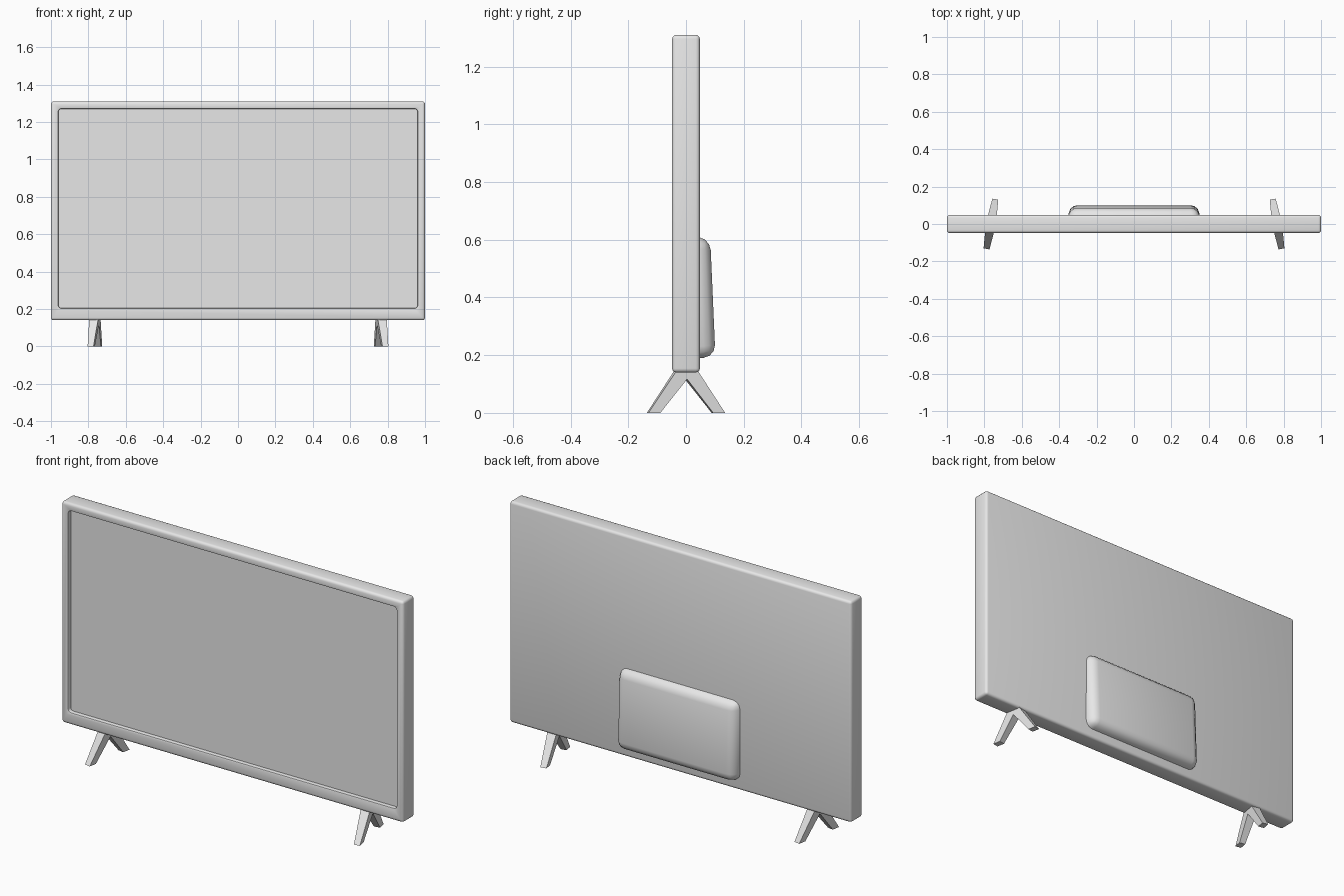
import bpy, bmesh, math
from mathutils import Matrix, Vector

if "Cube" in bpy.data.objects:
    bpy.data.objects.remove(bpy.data.objects["Cube"], do_unlink=True)

grey = bpy.data.materials.new("plain_grey")
grey.use_nodes = True
grey.diffuse_color = (0.8, 0.8, 0.8, 1)
grey.node_tree.nodes["Principled BSDF"].inputs["Base Color"].default_value = (0.8, 0.8, 0.8, 1)


def finish(bm, name, angle=35):
    bmesh.ops.recalc_face_normals(bm, faces=bm.faces)
    mesh = bpy.data.meshes.new(name)
    bm.to_mesh(mesh)
    bm.free()
    mesh.materials.append(grey)
    obj = bpy.data.objects.new(name, mesh)
    bpy.context.collection.objects.link(obj)
    bpy.ops.object.select_all(action="DESELECT")
    obj.select_set(True)
    bpy.context.view_layer.objects.active = obj
    bpy.ops.object.shade_smooth_by_angle(angle=math.radians(angle))
    return obj


def box(lo, hi):
    bm = bmesh.new()
    bmesh.ops.create_cube(bm, size=1)
    for v in bm.verts:
        v.co = Vector(hi[i] if v.co[i] > 0 else lo[i] for i in range(3))
    return bm


def bevel(bm, edges, offset, segments=3):
    bmesh.ops.bevel(bm, geom=edges, offset=offset, segments=segments,
                    profile=0.5, affect="EDGES", clamp_overlap=True)


# Panel: rounded slab with a recessed screen, deeper bezel at the bottom
bm = box((-1, -0.048, 0.14), (1, 0.048, 1.31))
bevel(bm, bm.edges[:], 0.014)
front = min(bm.faces, key=lambda f: (f.calc_center_median().y, -f.calc_area()))
bmesh.ops.inset_region(bm, faces=[front], thickness=0.02)
for v in front.verts:
    v.co.x = math.copysign(0.96, v.co.x)
    v.co.z = 1.27 if v.co.z > 0.7 else 0.205
rim = list(front.edges)
screen = bmesh.ops.extrude_discrete_faces(bm, faces=[front])["faces"][0]
for v in screen.verts:
    v.co.y += 0.022
walls = [e for e in bm.edges if abs(e.verts[0].co.y - e.verts[1].co.y) > 0.02
         and all(abs(abs(v.co.x) - 0.96) < 0.001 for v in e.verts)]
bevel(bm, walls, 0.015)
rim = [e for e in bm.edges if all(abs(v.co.y + 0.048) < 0.0005 for v in e.verts)
       and all(abs(v.co.x) < 0.961 and 0.204 < v.co.z < 1.271 for v in e.verts)]
bevel(bm, rim, 0.006, 2)
finish(bm, "screen_panel")

# Rear housing: shallow wedge, thicker at the bottom, with soft edges
bm = box((-0.355, 0.02, 0.187), (0.355, 0.1, 0.612))
for v in bm.verts:
    if v.co.y > 0.05:
        v.co.x *= 0.965
        v.co.y = 0.084 if v.co.z > 0.4 else 0.102
        v.co.z += -0.008 if v.co.z > 0.4 else 0.008
bevel(bm, [e for e in bm.edges if max(v.co.y for v in e.verts) > 0.05], 0.04)
finish(bm, "rear_housing", 50)

# Feet: splayed legs, tapered to the tips and turned slightly
outline = [(-0.135, 0), (-0.093, 0), (0, 0.117), (0.093, 0), (0.135, 0),
           (0.038, 0.145), (-0.038, 0.145)]
for side, label in ((1, "left"), (-1, "right")):
    bm = bmesh.new()
    rings = [[bm.verts.new((s * (0.016 + 0.055 * z), y, z)) for y, z in outline]
             for s in (-1, 1)]
    n = len(outline)
    for i in range(n):
        j = (i + 1) % n
        bm.faces.new((rings[0][i], rings[0][j], rings[1][j], rings[1][i]))
    for ring in rings:
        bm.faces.new([ring[i] for i in (0, 1, 2, 6)])
        bm.faces.new([ring[i] for i in (2, 3, 4, 5)])
        bm.faces.new([ring[i] for i in (2, 5, 6)])
    turn = Matrix.Rotation(side * math.radians(10), 4, "Z")
    bm.transform(Matrix.Translation((side * 0.765, 0, 0)) @ turn)
    finish(bm, label + "_foot", 20)
